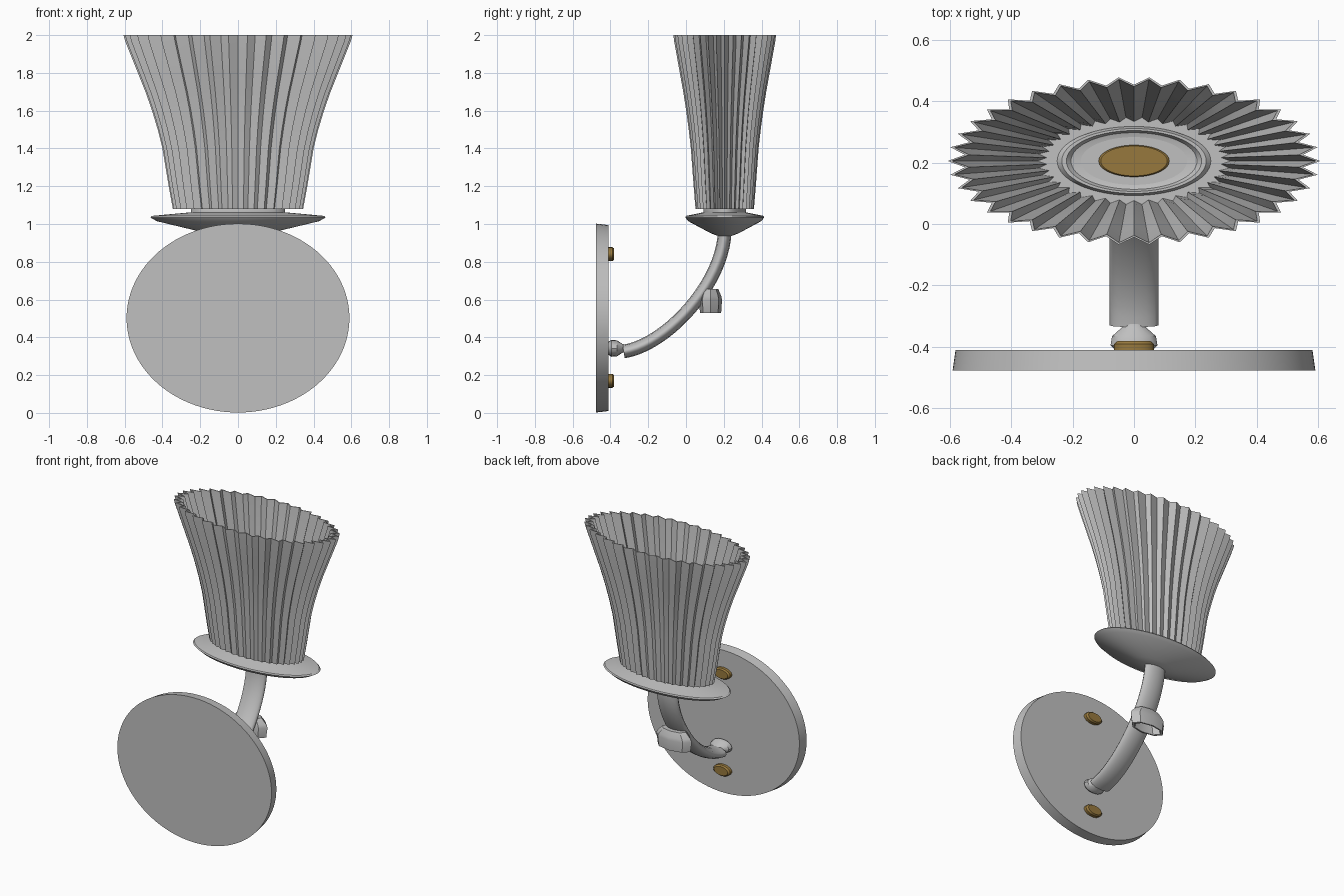
import bpy, bmesh, math

cube = bpy.data.objects.get("Cube")
if cube:
    bpy.data.objects.remove(cube, do_unlink=True)


def material(name, rgb):
    m = bpy.data.materials.new(name)
    m.use_nodes = True
    m.diffuse_color = (*rgb, 1)
    m.node_tree.nodes["Principled BSDF"].inputs["Base Color"].default_value = (*rgb, 1)
    return m


GREY = material("satin grey", (0.53, 0.53, 0.53))
BRASS = material("aged brass", (0.31, 0.19, 0.047))


def smooth(obj, angle=30):
    bpy.ops.object.select_all(action='DESELECT')
    obj.select_set(True)
    bpy.context.view_layer.objects.active = obj
    bpy.ops.object.shade_smooth_by_angle(angle=math.radians(angle))


def lathe(name, profile, centre, scale, mat, segs=64, axis='Z', pleat=False):
    """Turn (radius, height[, pleat depth]) points into an elliptical solid.
    The axis is up, or +y for parts on the wall plate."""
    bm = bmesh.new()
    rings = []
    for p in profile:
        ring = []
        for i in range(segs):
            a = 2 * math.pi * i / segs
            r = p[0] - (p[2] if pleat and i % 2 else 0)
            u, v, h = r * math.cos(a) * scale[0], r * math.sin(a) * scale[1], p[1]
            co = (u, v, h) if axis == 'Z' else (u, h, v)
            ring.append(bm.verts.new(co))
        rings.append(ring)
    for lo, hi in zip(rings, rings[1:]):
        for i in range(segs):
            j = (i + 1) % segs
            bm.faces.new((lo[i], lo[j], hi[j], hi[i]))
    bm.faces.new(rings[0])
    bm.faces.new(rings[-1])
    bmesh.ops.recalc_face_normals(bm, faces=bm.faces)
    me = bpy.data.meshes.new(name)
    bm.to_mesh(me)
    bm.free()
    me.materials.append(mat)
    obj = bpy.data.objects.new(name, me)
    obj.location = centre
    bpy.context.collection.objects.link(obj)
    smooth(obj)
    return obj


CY = 0.205          # shade axis
OVAL = (1, 0.45)    # shade and saucer cross-section

# Oval wall plate, its rim tapering slightly toward the arm
lathe("wall_plate", [(0.5, -0.476), (0.492, -0.41)], (0, 0, 0.502),
      (1.18, 1.0), GREY, 96, 'Y')

# Brass screw heads above and below the arm
for label, z in (("upper", 0.84), ("lower", 0.17)):
    lathe(label + "_screw", [(0.037, -0.412), (0.037, -0.39), (0.03, -0.38)],
          (0, 0, z), (1.75, 1), BRASS, 24, 'Y')

# Collar joining the arm to the plate
lathe("arm_collar", [(0.034, -0.412), (0.045, -0.395), (0.042, -0.365), (0.022, -0.335),
                     (0.02, -0.32)], (0, 0, 0.342), (1.7, 1), GREY, 16, 'Y')

# Curved arm: a bevelled curve widened across x
curve = bpy.data.curves.new("arm", 'CURVE')
curve.dimensions = '3D'
curve.bevel_depth = 0.036
curve.bevel_resolution = 4
curve.resolution_u = 20
curve.use_fill_caps = True
spline = curve.splines.new('BEZIER')
spline.bezier_points.add(1)
ends = (((-0.33, 0.325), (-0.5, 0.30), (-0.10, 0.36)),
        ((0.205, 0.965), (0.20, 0.69), (0.205, 1.1)))
for bp, (co, left, right) in zip(spline.bezier_points, ends):
    bp.handle_left_type = bp.handle_right_type = 'FREE'
    bp.co, bp.handle_left, bp.handle_right = (0, *co), (0, *left), (0, *right)
arm = bpy.data.objects.new("arm", curve)
arm.scale.x = 2.2
curve.materials.append(GREY)
bpy.context.collection.objects.link(arm)
bpy.ops.object.select_all(action='DESELECT')
arm.select_set(True)
bpy.context.view_layer.objects.active = arm
bpy.ops.object.convert(target='MESH')
smooth(bpy.context.view_layer.objects.active, 40)

# Faceted knuckle on the arm, hollow underneath
lathe("arm_knuckle", [(0.07, 0.64), (0.105, 0.53), (0.125, 0.53), (0.135, 0.60),
                      (0.125, 0.62), (0.09, 0.656)],
      (0, 0.13, 0), OVAL, GREY, 8)

# Saucer and neck below the shade, with a shallow dish inside
lathe("saucer", [(0.07, 0.935), (0.16, 0.95), (0.43, 1.015), (0.465, 1.035), (0.455, 1.043),
                 (0.25, 1.062), (0.25, 1.09), (0.235, 1.106), (0.22, 1.106), (0.205, 1.09),
                 (0.16, 1.083)],
      (0, CY, 0), OVAL, GREY)

# Brass lamp socket cap in the dish
lathe("socket_cap", [(0.115, 1.07), (0.115, 1.10), (0.108, 1.105)],
      (0, CY, 0), OVAL, BRASS, 48)

# Pleated flaring shade: outside upward, over the rim, inside downward
outer = [(0.345, 1.08, 0.03), (0.367, 1.2, 0.03), (0.40, 1.4, 0.032), (0.425, 1.5, 0.034),
         (0.455, 1.6, 0.038), (0.49, 1.7, 0.042), (0.53, 1.8, 0.046), (0.598, 1.97, 0.054),
         (0.606, 2.0, 0.054)]
inner = [(r - (0.014 if z > 1.3 else 0.03), max(z, 1.085), d) for r, z, d in reversed(outer)]
shade = lathe("pleated_shade", [(0.2, 1.08, 0)] + outer + inner + [(0.2, 1.085, 0)],
              (0, CY, 0), OVAL, GREY, 76, 'Z', True)
